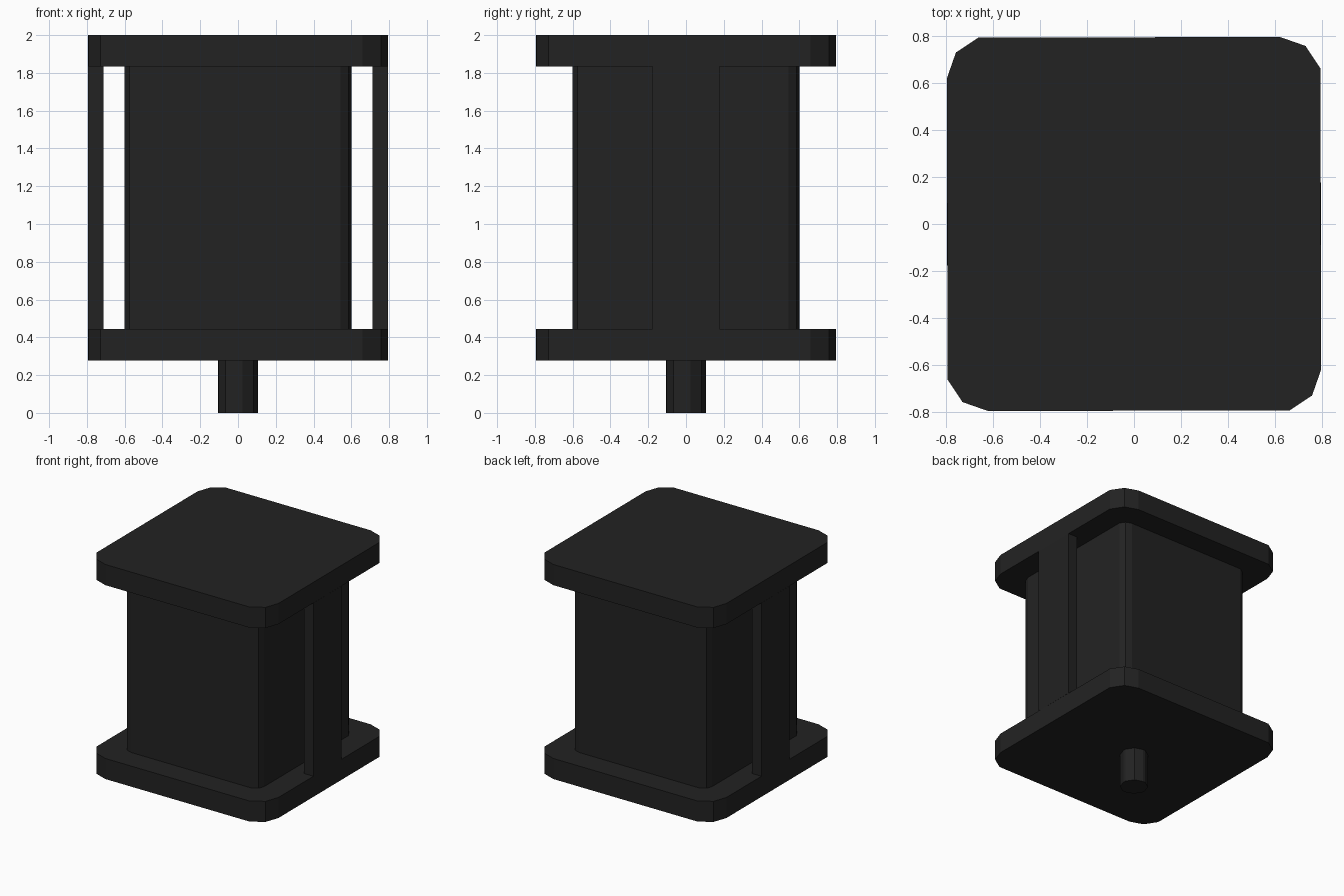
import bpy, bmesh, math

if "Cube" in bpy.data.objects:
    bpy.data.objects.remove(bpy.data.objects["Cube"])

black = bpy.data.materials.new("matte black")
black.diffuse_color = (0.016, 0.016, 0.016, 1)
black.use_nodes = True
black.node_tree.nodes["Principled BSDF"].inputs["Base Color"].default_value = black.diffuse_color


def add_object(name, bm):
    bmesh.ops.recalc_face_normals(bm, faces=bm.faces)
    mesh = bpy.data.meshes.new(name)
    bm.to_mesh(mesh)
    bm.free()
    mesh.materials.append(black)
    obj = bpy.data.objects.new(name, mesh)
    bpy.context.collection.objects.link(obj)
    return obj


def rounded_prism(name, half, radius, z0, z1):
    """Square prism whose corners are coarse three-point arcs."""
    c = half - radius
    bm = bmesh.new()
    ring = []
    for quarter in range(4):
        q = quarter * math.pi / 2
        for deg in (13, 51.5, 90):
            a = math.radians(deg)
            x, y = c + radius * math.cos(a), c + radius * math.sin(a)
            if deg == 13:
                x = half - 0.01 * radius
            ring.append(bm.verts.new((x * math.cos(q) - y * math.sin(q),
                                      x * math.sin(q) + y * math.cos(q), z0)))
    base = bm.faces.new(ring)
    top = bmesh.ops.extrude_face_region(bm, geom=[base], use_keep_orig=True)
    verts = [g for g in top["geom"] if isinstance(g, bmesh.types.BMVert)]
    bmesh.ops.translate(bm, verts=verts, vec=(0, 0, z1 - z0))
    return add_object(name, bm)


def box(name, x0, x1, y0, y1, z0, z1):
    bm = bmesh.new()
    bmesh.ops.create_cube(bm, size=1)
    for v in bm.verts:
        v.co = (x1 if v.co.x > 0 else x0,
                y1 if v.co.y > 0 else y0,
                z1 if v.co.z > 0 else z0)
    return add_object(name, bm)


# End plates, core and drive shaft
rounded_prism("shaft", 0.105, 0.105, 0, 0.28)
rounded_prism("lower_plate", 0.794, 0.173, 0.278, 0.443)
rounded_prism("body", 0.602, 0.075, 0.443, 1.834)
rounded_prism("upper_plate", 0.794, 0.173, 1.834, 2.0)

# Side straps joining the plates
for name, s in (("right_strap", 1), ("left_strap", -1)):
    xs = sorted((s * 0.712, s * 0.794))
    box(name, xs[0], xs[1], -0.177, 0.177, 0.443, 1.834)
